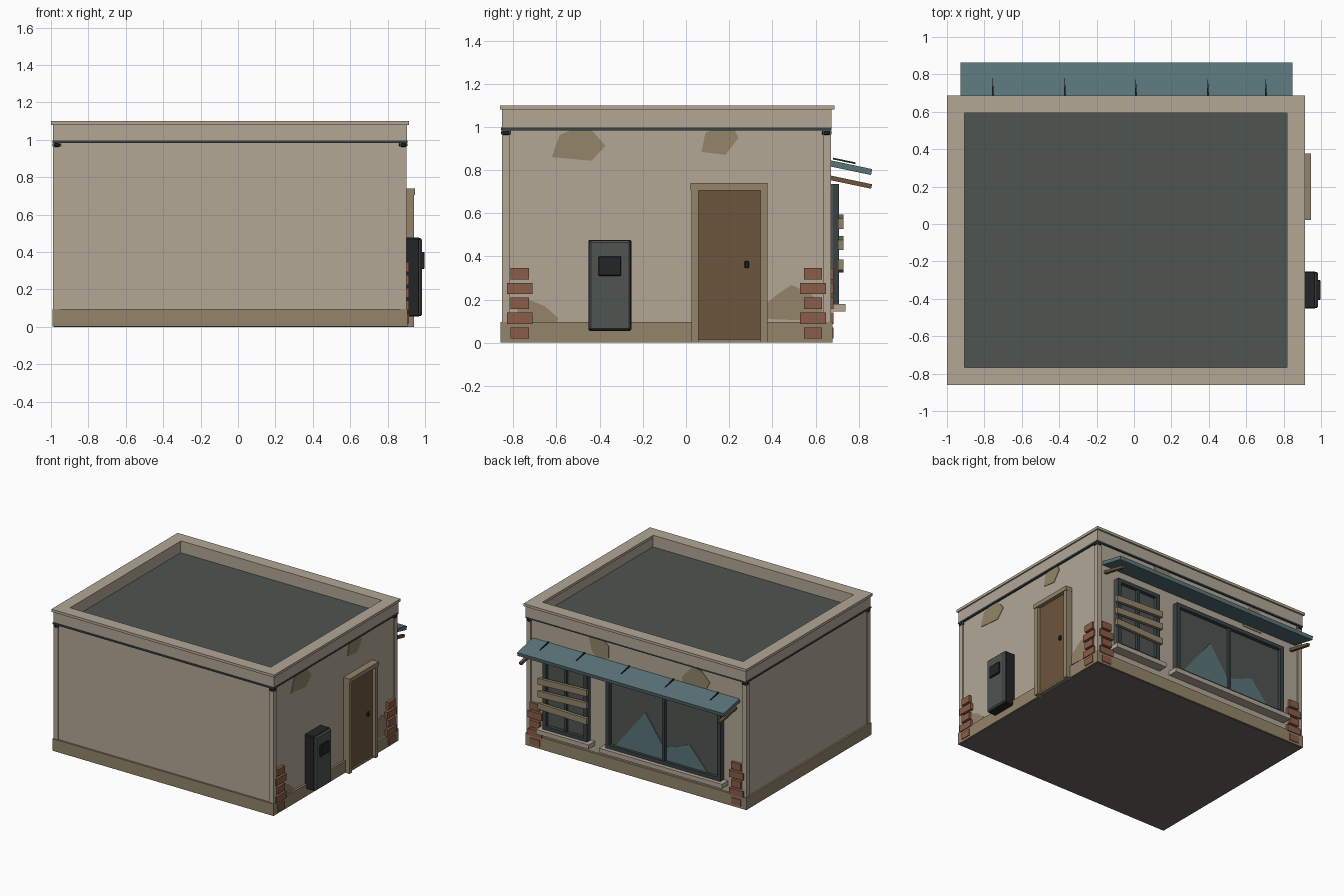
import bpy, bmesh, math
from mathutils import Matrix

if "Cube" in bpy.data.objects:
    bpy.data.objects.remove(bpy.data.objects["Cube"])


def colour(name, r, g, b):
    m = bpy.data.materials.new(name)
    m.diffuse_color = (r, g, b, 1)
    m.use_nodes = True
    m.node_tree.nodes["Principled BSDF"].inputs["Base Color"].default_value = m.diffuse_color
    return m


PLASTER = colour("plaster", .445, .386, .305)
TAN = colour("tan_stone", .292, .235, .147)
BRICK = colour("red_brick", .262, .109, .065)
WOOD = colour("brown_wood", .150, .093, .047)
GREY = colour("slate_grey", .080, .089, .082)
FRAME = colour("dark_frame", .040, .055, .058)
BLACK = colour("near_black", .017, .018, .019)
TEAL = colour("teal", .102, .178, .191)
FLOOR = colour("floor_grey", .140, .133, .114)


def finish(name, bm, mat):
    bmesh.ops.recalc_face_normals(bm, faces=bm.faces)
    me = bpy.data.meshes.new(name)
    bm.to_mesh(me)
    bm.free()
    me.materials.append(mat)
    ob = bpy.data.objects.new(name, me)
    bpy.context.collection.objects.link(ob)
    return ob


def box(name, mat, x, y, z, bevel=0, rot=None):
    """Box from (min, max) ranges, optionally turned about its centre."""
    bm = bmesh.new()
    bmesh.ops.create_cube(bm, size=1)
    r = (x, y, z)
    size = [b - a for a, b in r]
    mid = [(a + b) / 2 for a, b in r]
    turn = Matrix.Rotation(*rot) if rot else Matrix.Identity(4)
    bm.transform(Matrix.Translation(mid) @ turn @ Matrix.Diagonal((*size, 1)))
    if bevel:
        bmesh.ops.bevel(bm, geom=bm.edges[:], offset=bevel, segments=1, affect='EDGES')
    return finish(name, bm, mat)


def plate(name, mat, side, pos, pts, thick=.006):
    """Thin outline on the right wall (y, z points) or the back wall (x, z points)."""
    bm = bmesh.new()
    put = (lambda a, b: (pos, a, b)) if side == "right" else (lambda a, b: (a, pos, b))
    f = bm.faces.new([bm.verts.new(put(*p)) for p in pts])
    out = bmesh.ops.extrude_face_region(bm, geom=[f])["geom"]
    move = (thick, 0, 0) if side == "right" else (0, thick, 0)
    bmesh.ops.translate(bm, verts=[v for v in out if isinstance(v, bmesh.types.BMVert)], vec=move)
    return finish(name, bm, mat)


# Walls, floor, plinth
WX, WY = (-.98, .89), (-.845, .662)
box("walls", PLASTER, WX, WY, (.01, .995))
box("floor", FLOOR, (-.985, .895), (-.85, .667), (0, .012))
for n, x, y in (("front", (-.993, .906), (-.859, -.84)), ("back", (-.993, .906), (.655, .678)),
                ("left", (-.993, -.975), (-.84, .655)), ("right", (.885, .906), (-.84, .655))):
    box("plinth_" + n, TAN, x, y, (.002, .095))

# Corner pilasters with dark caps
for x in ((-.988, -.95), (.865, .902)):
    for y in ((-.853, -.815), (.634, .671)):
        box("corner_pilaster", PLASTER, x, y, (.09, .985))
        box("pilaster_cap", BLACK, (x[0] - .003, x[1] + .003), (y[0] - .003, y[1] + .003),
            (.957, .988), .009)

# Parapet, coping, trim and roof deck
box("dark_trim", FRAME, (-.992, .906), (-.857, .675), (.984, .997))
box("roof_deck", GREY, (-.93, .85), (-.79, .62), (.99, 1.005))


def ring(name, x, y, t, z):
    for n, a, b in (("front", x, (y[0], y[0] + t)), ("back", x, (y[1] - t, y[1])),
                    ("left", (x[0], x[0] + t), (y[0] + t, y[1] - t)),
                    ("right", (x[1] - t, x[1]), (y[0] + t, y[1] - t))):
        box(name + "_" + n, PLASTER, a, b, z)


ring("parapet", (-.988, .904), (-.852, .675), .078, (.996, 1.08))
ring("coping", (-1, .914), (-.862, .688), .095, (1.08, 1.1))

# Exposed brick corners
for i in range(5):
    z, w = .045 + i * .0687, (.042, .06)[i % 2]
    for c in (-.77, .588):
        box("side_brick", BRICK, (.88, .913), (c - w, c + w), (z - .026, z + .026))
    for c in (-.907, .823):
        box("back_brick", BRICK, (c - w, c + w), (.655, .684), (z - .026, z + .026))

# Worn plaster patches
for pts in (((-.622, .86), (-.585, .963), (-.535, .984), (-.437, .984), (-.373, .912), (-.437, .843)),
            ((.072, .884), (.09, .972), (.113, .984), (.225, .984), (.243, .949), (.183, .87)),
            ((-.78, .08), (-.78, .2), (-.73, .2), (-.655, .17), (-.59, .112), (-.61, .08)),
            ((.375, .11), (.375, .185), (.428, .227), (.488, .268), (.57, .23), (.63, .185), (.63, .1))):
    plate("side_patch", TAN, "right", .888, pts)
for pts in (((.37, .984), (.34, .87), (.27, .82), (.2, .86), (.2, .95), (.24, .984)),
            ((-.43, .88), (-.45, .8), (-.62, .8), (-.67, .9), (-.6, .97), (-.52, .984))):
    plate("back_patch", TAN, "back", .66, pts)

# Side door
box("door_panel", WOOD, (.88, .915), (.05, .352), (.015, .708))
box("door_threshold", TAN, (.88, .925), (.05, .352), (.002, .015))
box("door_jamb", TAN, (.88, .940), (.025, .057), (0, .708))
box("door_jamb", TAN, (.88, .940), (.345, .377), (0, .708))
box("door_lintel", TAN, (.88, .945), (.022, .378), (.706, .739))
box("door_handle", BLACK, (.91, .93), (.272, .292), (.345, .379), .004)

# Wall-mounted utility cabinet
box("cabinet", GREY, (.885, .985), (-.449, -.256), (.058, .474), .009)
box("cabinet_rim", BLACK, (.885, .972), (-.452, -.253), (.055, .477), .006)
box("cabinet_screen", BLACK, (.98, .998), (-.405, -.3), (.31, .4), .003)


# Back windows: glass, frame, mullion and sill
def window(x0, x1, z0=.178, z1=.735, t=.03):
    m = (x0 + x1) / 2
    y = (.655, .708)
    box("window_glass", GREY, (x0, x1), (.655, .68), (z0, z1))
    for a in (x0, x1 - t):
        box("window_frame_side", FRAME, (a, a + t), y, (z0, z1))
    for c in (z0, z1 - t):
        box("window_frame_rail", FRAME, (x0 + t, x1 - t), y, (c, c + t))
    box("window_mullion", FRAME, (m - .011, m + .011), (.655, .702), (z0 + t, z1 - t))
    box("window_sill", PLASTER, (x0 - .035, x1 + .035), (.655, .738), (.145, .18))


window(.355, .738)
window(-.79, .195)

# Remaining shards in the big window
plate("glass_shard", TEAL, "back", .679, ((.13, .2), (-.13, .53), (-.18, .46), (-.29, .3), (-.29, .2)))
plate("glass_shard", TEAL, "back", .679,
      ((-.31, .2), (-.31, .31), (-.38, .33), (-.51, .385), (-.67, .2)))

# Boards nailed over the small window
for z, a in ((.56, 2.5), (.462, 2.5), (.355, -1.5)):
    box("window_board", TAN, (.345, .765), (.705, .729), (z - .024, z + .024),
        rot=(math.radians(a), 4, 'Y'))

# Sloping awning, its tears and its end struts
SLOPE = math.atan2(-.04, .19)
box("awning", TEAL, (-.928, .847), (.664, .862), (.797, .825), rot=(SLOPE, 4, 'X'))
for x in (-.755, -.37, .01, .395, .705):
    bm = bmesh.new()
    top = lambda y: .828 - (y - .763) * .2105
    vs = [bm.verts.new((px, py, top(py))) for px, py in ((x - .006, .68), (x + .006, .68), (x, .785))]
    f = bm.faces.new(vs)
    out = bmesh.ops.extrude_face_region(bm, geom=[f])["geom"]
    bmesh.ops.translate(bm, verts=[v for v in out if isinstance(v, bmesh.types.BMVert)], vec=(0, 0, .008))
    bmesh.ops.translate(bm, verts=bm.verts, vec=(0, 0, .004))
    finish("awning_tear", bm, BLACK)
for x in (-.89, .82):
    box("awning_strut", WOOD, (x - .011, x + .011), (.66, .862), (.734, .755), rot=(SLOPE, 4, 'X'))
